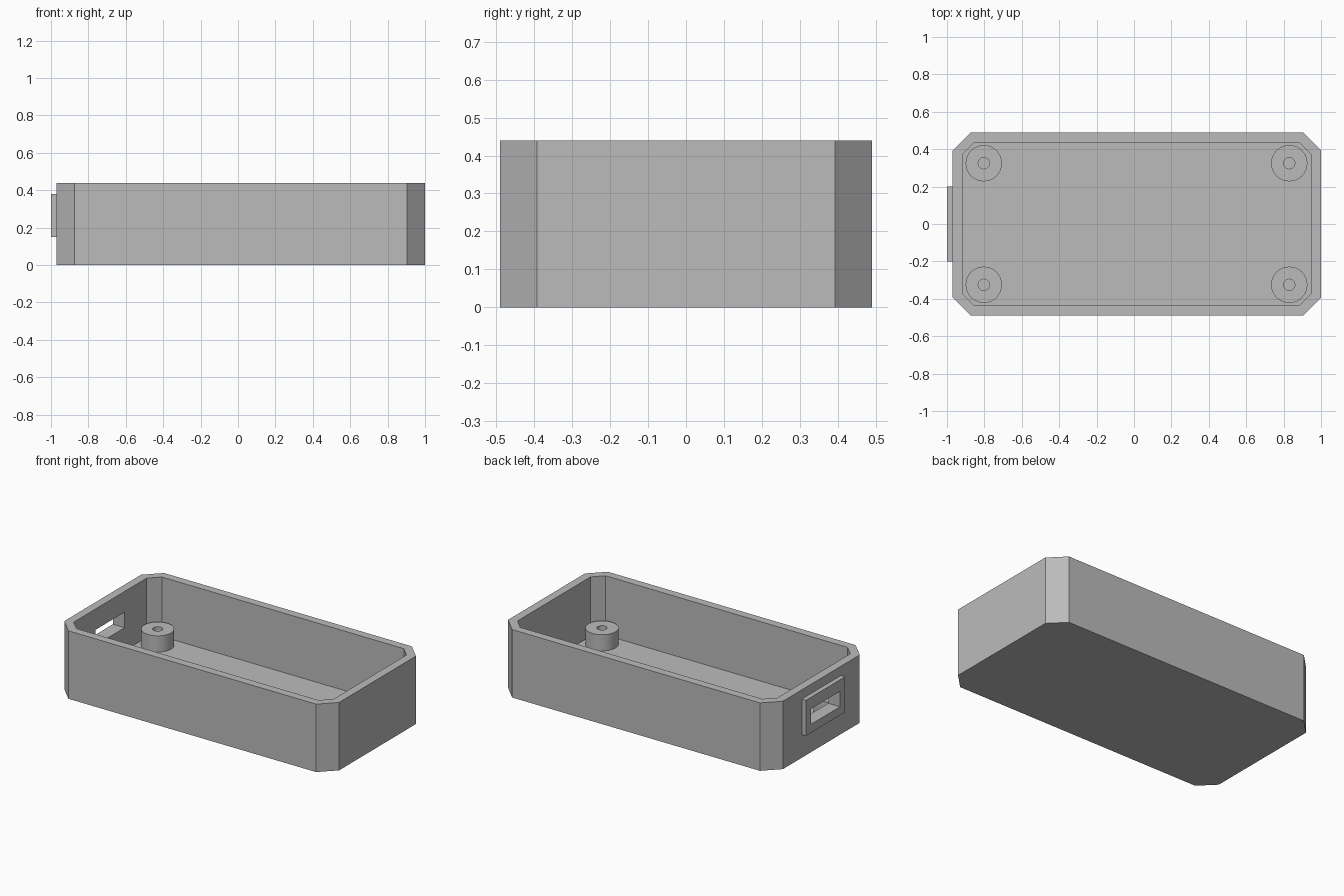
import bpy
import bmesh
import math
from mathutils import Matrix

cube = bpy.data.objects.get("Cube")
if cube:
    bpy.data.objects.remove(cube, do_unlink=True)

MID_X = 0.015       # case centre, offset by the port frame
HEIGHT = 0.44
FLOOR = 0.055
POST_TOP = 0.16

# Single grey plastic
grey = bpy.data.materials.new("grey plastic")
grey.use_nodes = True
grey.diffuse_color = (0.5, 0.5, 0.5, 1)
bsdf = next(n for n in grey.node_tree.nodes if n.type == "BSDF_PRINCIPLED")
bsdf.inputs["Base Color"].default_value = grey.diffuse_color


def finish(name, bm):
    bmesh.ops.recalc_face_normals(bm, faces=bm.faces)
    mesh = bpy.data.meshes.new(name)
    bm.to_mesh(mesh)
    bm.free()
    mesh.materials.append(grey)
    obj = bpy.data.objects.new(name, mesh)
    bpy.context.collection.objects.link(obj)
    return obj


def chamfered_block(name, half_x, half_y, cut, z0, z1):
    """Upright block with its four vertical corners cut at 45 degrees."""
    outline = []
    for sx, sy in ((1, 1), (-1, 1), (-1, -1), (1, -1)):
        pair = [(sx * half_x, sy * (half_y - cut)), (sx * (half_x - cut), sy * half_y)]
        outline += pair if sx * sy > 0 else pair[::-1]
    bm = bmesh.new()
    face = bm.faces.new([bm.verts.new((MID_X + x, y, z0)) for x, y in outline])
    top = bmesh.ops.extrude_face_region(bm, geom=[face])["geom"]
    bmesh.ops.translate(bm, vec=(0, 0, z1 - z0),
                        verts=[v for v in top if isinstance(v, bmesh.types.BMVert)])
    return finish(name, bm)


def box(name, x0, x1, half_y, z0, z1):
    bm = bmesh.new()
    place = (Matrix.Translation(((x0 + x1) / 2, 0, (z0 + z1) / 2))
             @ Matrix.Diagonal((x1 - x0, 2 * half_y, z1 - z0, 1)))
    bmesh.ops.create_cube(bm, size=1, matrix=place)
    return finish(name, bm)


def cut_away(obj, cutters):
    """Subtract the cutters and keep the resulting mesh."""
    for cutter in cutters:
        mod = obj.modifiers.new("cut", "BOOLEAN")
        mod.operation = "DIFFERENCE"
        mod.solver = "EXACT"
        mod.object = cutter
    bpy.context.view_layer.update()
    graph = bpy.context.evaluated_depsgraph_get()
    mesh = bpy.data.meshes.new_from_object(obj.evaluated_get(graph))
    obj.modifiers.clear()
    obj.data = mesh


def post(name, x, y, radius, bore):
    """Screw post turned from a profile, with a bore down to the floor."""
    profile = [(bore, FLOOR), (bore, POST_TOP), (radius, POST_TOP), (radius, FLOOR)]
    bm = bmesh.new()
    verts = [bm.verts.new((x + r, y, z)) for r, z in profile]
    edges = [bm.edges.new(pair) for pair in zip(verts, verts[1:])]
    bmesh.ops.spin(bm, geom=verts + edges, cent=(x, y, 0), axis=(0, 0, 1),
                   angle=math.tau, steps=40, use_merge=True)
    bmesh.ops.remove_doubles(bm, verts=bm.verts, dist=0.0005)
    return finish(name, bm)


# Open case and raised port frame
case = chamfered_block("case_body", 0.985, 0.49, 0.097, 0, HEIGHT)
frame = box("port_frame", -1.0, -0.97, 0.2, 0.15, 0.38)

# Cavity and port opening
cavity = chamfered_block("cavity_cutter", 0.931, 0.437, 0.064, FLOOR, HEIGHT + 0.2)
port = box("port_cutter", -1.1, -0.8, 0.148, 0.205, 0.305)
cut_away(case, [cavity, port])
cut_away(frame, [port])
for cutter in (cavity, port):
    bpy.data.objects.remove(cutter, do_unlink=True)

# Four corner posts
posts = [post(f"{end}_{side}_screw_post", x, y, 0.097, 0.03)
         for end, y in (("front", -0.325), ("back", 0.325))
         for side, x in (("right", -0.803), ("left", 0.83))]

# Smooth the round walls, keep the rims sharp
bpy.ops.object.select_all(action="DESELECT")
for obj in posts:
    obj.select_set(True)
bpy.context.view_layer.objects.active = posts[0]
bpy.ops.object.shade_smooth_by_angle(angle=math.radians(30))
